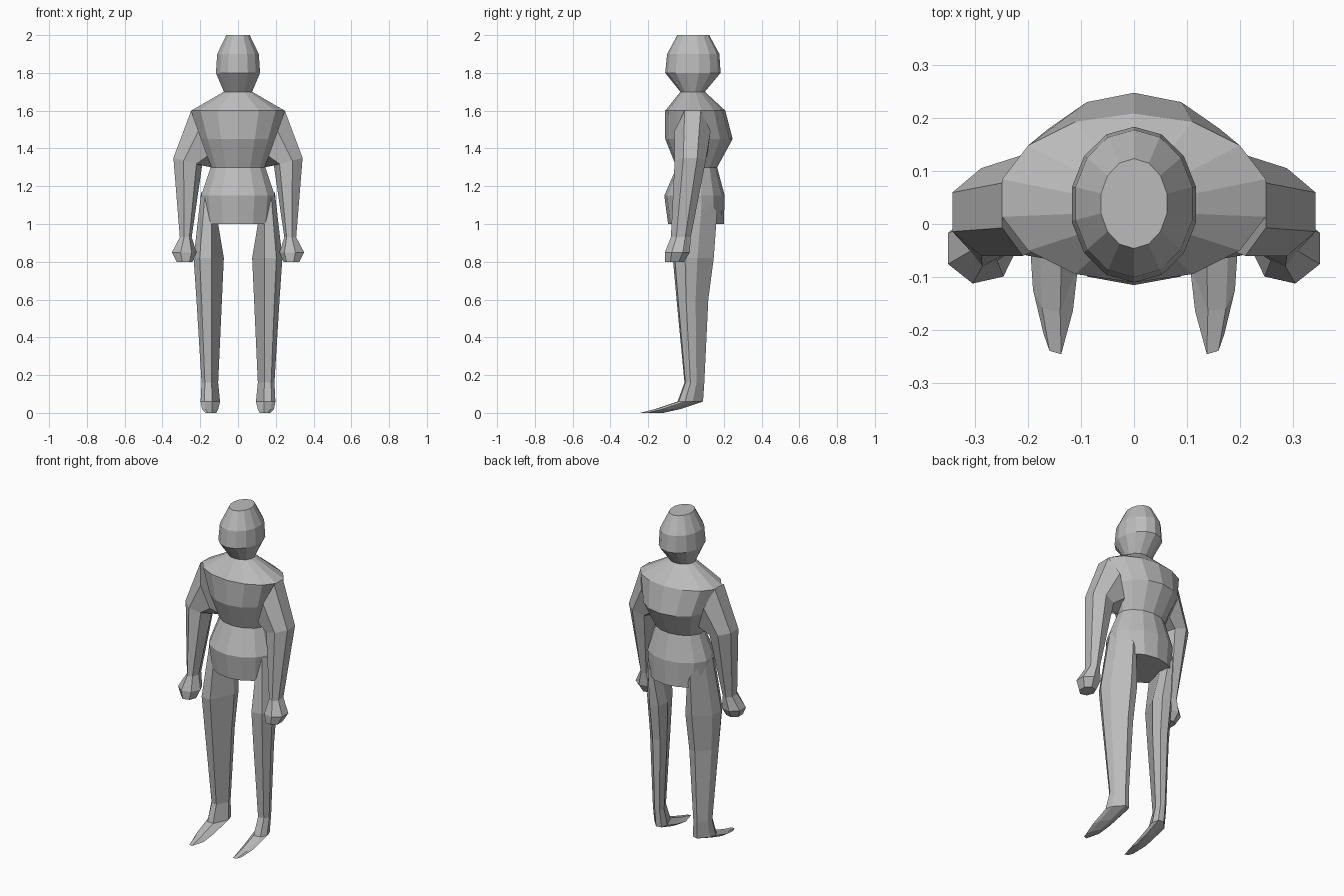
import bpy, bmesh
from math import sin, cos, tau

cube = bpy.data.objects.get("Cube")
if cube:
    bpy.data.objects.remove(cube, do_unlink=True)

grey = bpy.data.materials.new("plain grey")
grey.use_nodes = True
grey.diffuse_color = (0.5, 0.5, 0.5, 1)
grey.node_tree.nodes["Principled BSDF"].inputs["Base Color"].default_value = (0.5, 0.5, 0.5, 1)


def polygon(sides, turn=0):
    """Regular outline stretched to fill a unit square."""
    pts = [(sin(tau * i / sides + turn), -cos(tau * i / sides + turn)) for i in range(sides)]
    lows = [min(axis) for axis in zip(*pts)]
    highs = [max(axis) for axis in zip(*pts)]
    return [tuple((v - a) / (b - a) for v, a, b in zip(p, lows, highs)) for p in pts]


def ring(outline, x0, x1, y0, y1, z_in, z_out):
    """Slice filling a box; it may tilt from its inner to its outer side."""
    return [(x0 + (x1 - x0) * s, y0 + (y1 - y0) * t, z_in + (z_out - z_in) * s)
            for s, t in outline]


def loft(name, rings, side=1):
    """Skin a row of slices and close both ends; side -1 mirrors it."""
    bm = bmesh.new()
    rows = [[bm.verts.new((x * side, y, z)) for x, y, z in r] for r in rings]
    n = len(rows[0])
    for low, high in zip(rows, rows[1:]):
        for i in range(n):
            j = (i + 1) % n
            bm.faces.new((low[i], low[j], high[j], high[i]))
    bm.faces.new(rows[0])
    bm.faces.new(rows[-1])
    bmesh.ops.recalc_face_normals(bm, faces=bm.faces)
    mesh = bpy.data.meshes.new(name)
    bm.to_mesh(mesh)
    bm.free()
    mesh.materials.append(grey)
    obj = bpy.data.objects.new(name, mesh)
    bpy.context.collection.objects.link(obj)


# Body and head: half width, front, back, height
body = [(0.18, -0.095, 0.2, 1.0), (0.195, -0.115, 0.205, 1.15), (0.145, -0.05, 0.165, 1.3),
        (0.2, -0.11, 0.247, 1.45), (0.248, -0.11, 0.208, 1.6), (0.075, -0.03, 0.1, 1.7)]
head = [(0.075, -0.03, 0.1, 1.7), (0.117, -0.11, 0.183, 1.8),
        (0.11, -0.1, 0.177, 1.9), (0.062, -0.046, 0.123, 2.0)]
for name, slices in (("torso", body), ("head", head)):
    loft(name, [ring(polygon(14), -w, w, f, b, z, z) for w, f, b, z in slices])

# Limbs: inner x, outer x, front, back, inner height, outer height
arm = [(0.14, 0.248, -0.06, 0.13, 1.3, 1.6), (0.19, 0.342, -0.06, 0.105, 1.31, 1.35),
       (0.245, 0.308, -0.08, 0.025, 0.93, 0.93), (0.22, 0.35, -0.112, 0.02, 0.85, 0.85),
       (0.24, 0.325, -0.11, -0.01, 0.8, 0.8)]
leg = [(0.105, 0.195, -0.03, 0.165, 1.0, 1.17), (0.075, 0.235, -0.07, 0.147, 0.82, 0.82),
       (0.085, 0.22, -0.05, 0.118, 0.6, 0.6), (0.105, 0.193, -0.008, 0.097, 0.16, 0.16),
       (0.095, 0.198, -0.045, 0.09, 0.06, 0.06), (0.105, 0.19, -0.165, -0.03, 0.02, 0.02),
       (0.115, 0.17, -0.245, -0.12, 0.0, 0.0)]

# Arms are flat on the outer side; legs are deeper from front outside to back inside
arm_outline = polygon(7, tau / 28)
leg_outline = [(0.4, 0), (0.8, 0.05), (1, 0.3), (0.9, 0.6), (0.42, 1), (0.1, 0.95), (0, 0.65)]
for label, side in (("left", 1), ("right", -1)):
    loft(label + "_arm", [ring(arm_outline, *s) for s in arm], side)
    loft(label + "_leg", [ring(leg_outline, *s) for s in leg], side)
